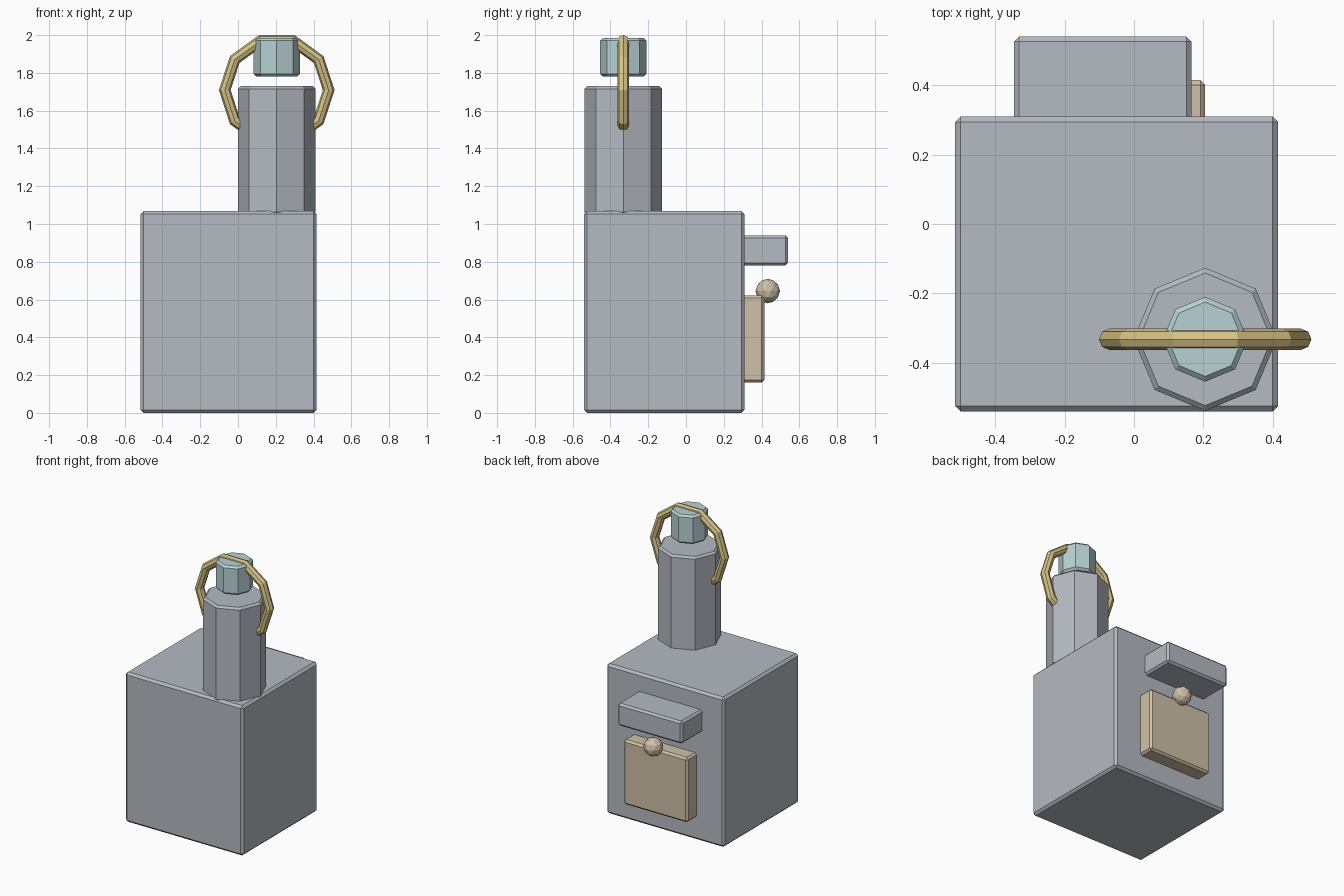
import bpy, bmesh, math
from mathutils import Matrix

if "Cube" in bpy.data.objects:
    bpy.data.objects.remove(bpy.data.objects["Cube"])


def material(name, rgb):
    m = bpy.data.materials.new(name)
    lin = [((c / 255 + 0.055) / 1.055) ** 2.4 for c in rgb]
    m.diffuse_color = (*lin, 1)
    m.use_nodes = True
    m.node_tree.nodes["Principled BSDF"].inputs["Base Color"].default_value = m.diffuse_color
    return m


GREY = material("stone grey", (181, 186, 194))
TAN = material("tan wood", (208, 193, 168))
BRASS = material("brass", (214, 195, 134))
GLASS = material("pale glass", (184, 209, 211))


def finish(bm, name, mat):
    bmesh.ops.recalc_face_normals(bm, faces=bm.faces)
    me = bpy.data.meshes.new(name)
    bm.to_mesh(me)
    bm.free()
    me.materials.append(mat)
    ob = bpy.data.objects.new(name, me)
    bpy.context.collection.objects.link(ob)
    return ob


def bevel(bm, edges, width):
    bmesh.ops.bevel(bm, geom=edges, offset=width, segments=1,
                    affect='EDGES', profile=0.5)


def box(name, lo, hi, mat, width):
    bm = bmesh.new()
    size = [b - a for a, b in zip(lo, hi)]
    mid = [(a + b) / 2 for a, b in zip(lo, hi)]
    bmesh.ops.create_cube(bm, size=1, matrix=Matrix.Translation(mid) @ Matrix.Diagonal((*size, 1)))
    bevel(bm, bm.edges[:], width)
    return finish(bm, name, mat)


def octagon(name, x, y, z0, z1, r, mat, width):
    bm = bmesh.new()
    bmesh.ops.create_cone(bm, cap_ends=True, segments=8, radius1=r, radius2=r, depth=z1 - z0,
                          matrix=Matrix.Translation((x, y, (z0 + z1) / 2)))
    # soften only the top and bottom rims
    rims = [e for e in bm.edges if abs(e.verts[0].co.z - e.verts[1].co.z) < 1e-4]
    bevel(bm, rims, width)
    return finish(bm, name, mat)


# main block, with canopy and door on the back
box("body", (-0.515, -0.54, 0), (0.415, 0.31, 1.068), GREY, 0.016)
box("door_canopy", (-0.345, 0.28, 0.78), (0.165, 0.54, 0.94), GREY, 0.014)
box("door", (-0.30, 0.28, 0.16), (0.205, 0.415, 0.622), TAN, 0.014)

# round knob above the door
bm = bmesh.new()
bmesh.ops.create_icosphere(bm, subdivisions=2, radius=0.065,
                           matrix=Matrix.Translation((-0.045, 0.433, 0.645)))
finish(bm, "knob", TAN)

# tower column and the cap floating above it
CX, CY = 0.205, -0.332
octagon("column", CX, CY, 1.05, 1.73, 0.206, GREY, 0.014)
octagon("cap", CX, CY, 1.78, 1.985, 0.122, GLASS, 0.014)

# upright ring passing through the column and the cap
bm = bmesh.new()
rings = []
for i in range(10):
    a = math.tau * i / 10
    loop = []
    for j in range(8):
        b = math.tau * j / 8
        r = 0.275 + 0.031 * math.cos(b)
        loop.append(bm.verts.new((CX + r * math.cos(a), CY + 0.031 * math.sin(b),
                                  1.709 + r * math.sin(a))))
    rings.append(loop)
for i in range(10):
    p, q = rings[i], rings[(i + 1) % 10]
    for j in range(8):
        k = (j + 1) % 8
        bm.faces.new((p[j], q[j], q[k], p[k]))
finish(bm, "ring_handle", BRASS)
